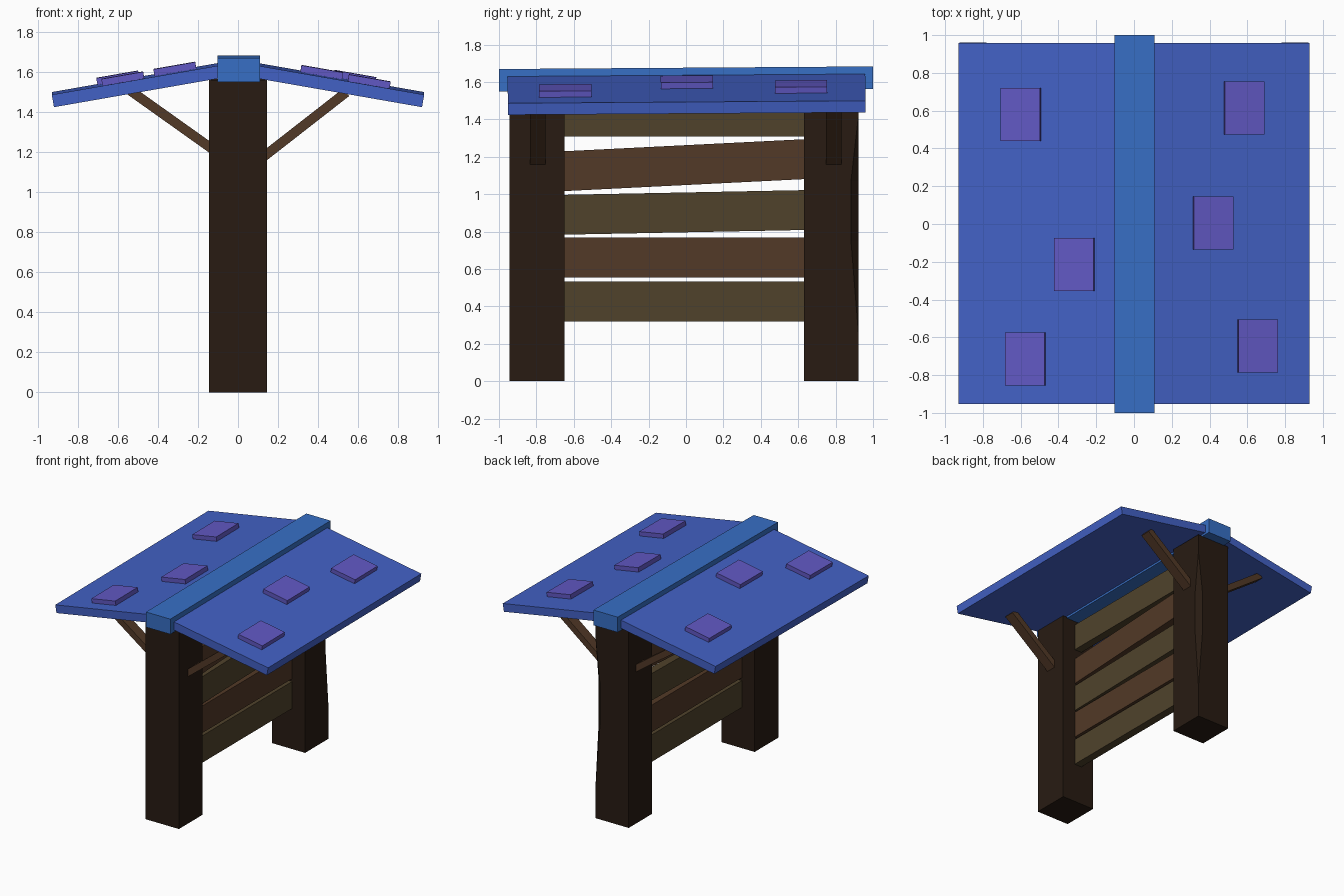
import bpy, bmesh, math
from mathutils import Matrix, Vector

if "Cube" in bpy.data.objects:
    bpy.data.objects.remove(bpy.data.objects["Cube"])


def material(name, rgb):
    m = bpy.data.materials.new(name)
    m.diffuse_color = (*rgb, 1)
    m.use_nodes = True
    m.node_tree.nodes["Principled BSDF"].inputs["Base Color"].default_value = m.diffuse_color
    return m


DARK = material("dark_wood", (0.021, 0.011, 0.006))
BROWN = material("brown_wood", (0.085, 0.041, 0.02))
OLIVE = material("olive_wood", (0.08, 0.055, 0.024))
BLUE = material("roof_blue", (0.055, 0.12, 0.56))
SKY = material("ridge_blue", (0.038, 0.16, 0.56))
PURPLE = material("shingle_purple", (0.12, 0.098, 0.55))

SLOPE = math.radians(9.9)     # roof pitch
SAG = math.radians(0.4)       # the whole roof leans slightly along y


def finish(name, bm, mat):
    bmesh.ops.recalc_face_normals(bm, faces=bm.faces)
    mesh = bpy.data.meshes.new(name)
    bm.to_mesh(mesh)
    bm.free()
    mesh.materials.append(mat)
    ob = bpy.data.objects.new(name, mesh)
    bpy.context.collection.objects.link(ob)
    return ob


def box(name, center, size, mat, rot=Matrix()):
    bm = bmesh.new()
    bmesh.ops.create_cube(bm, size=1, matrix=Matrix.Translation(center) @ rot
                          @ Matrix.Diagonal((*size, 1)))
    return finish(name, bm, mat)


def post(name, y0, y1, chips):
    """Square post; chips = (height, amount shaved off the +x +y corner)."""
    bm = bmesh.new()
    h = 0.145
    rings = [[bm.verts.new(p) for p in (
        (-h, y0, z), (h, y0, z), (h, y1 - c, z), (h - c, y1, z), (-h, y1, z))]
        for z, c in chips]
    for a, b in zip(rings, rings[1:]):
        for i in range(5):
            j = (i + 1) % 5
            bm.faces.new((a[i], a[j], b[j], b[i]))
    bm.faces.new(rings[0])
    bm.faces.new(rings[-1])
    bmesh.ops.remove_doubles(bm, verts=bm.verts, dist=1e-5)
    return finish(name, bm, DARK)


# Posts, the back one with a worn corner
box("front_post", (0, -0.797, 0.78), (0.29, 0.295, 1.56), DARK)
post("back_post", 0.63, 0.922,
     [(0, 0), (0.25, 0), (0.75, 0.04), (1.07, 0.04), (1.42, 0), (1.565, 0)])

# Wall planks: middle height at the front end and at the back end
planks = [(0.427, 0.427), (0.662, 0.662), (0.89, 0.915), (1.123, 1.187), (1.415, 1.415)]
for i, (za, zb) in enumerate(planks):
    tilt = math.atan2(zb - za, 1.28)
    box(f"plank_{i + 1}", (0, -0.01, (za + zb) / 2), (0.065, 1.3, 0.213),
        BROWN if i % 2 else OLIVE, Matrix.Rotation(tilt, 4, 'X'))

# Roof panels and ridge beam
lean = Matrix.Rotation(SAG, 4, 'X')
box("ridge_beam", (0.003, 0, 1.616), (0.212, 2.0, 0.12), SKY, lean)


def roof_point(x, lift):
    """Height of the panel top at x, with an offset."""
    return 1.655 - math.tan(SLOPE) * abs(x) + lift


for side, label in ((-1, "left"), (1, "right")):
    rot = lean @ Matrix.Rotation(side * SLOPE, 4, 'Y')
    box(f"{label}_roof_panel", (side * 0.487, 0.003, roof_point(0.487, -0.032)),
        (0.888, 1.912, 0.063), BLUE, rot)

# Loose shingles on the panels
for i, (x, y) in enumerate([(-0.60, 0.58), (-0.315, -0.215), (-0.575, -0.715),
                            (0.583, 0.615), (0.418, 0.005), (0.655, -0.645)]):
    side = math.copysign(1, x)
    rot = lean @ Matrix.Rotation(side * SLOPE, 4, 'Y')
    box(f"shingle_{i + 1}", (x, y, roof_point(x, 0.015 + y * SAG)),
        (0.212, 0.28, 0.038), PURPLE, rot)

# Diagonal braces between posts and roof
for y, label in ((-0.792, "front"), (0.79, "back")):
    for side, a, b in (("left", (-0.1, 1.195), (-0.54, 1.508)),
                       ("right", (0.1, 1.155), (0.54, 1.498))):
        p, q = Vector((a[0], y, a[1])), Vector((b[0], y, b[1]))
        d = q - p
        rot = Matrix.Rotation(-math.atan2(d.z, d.x), 4, 'Y')
        box(f"{label}_{side}_brace", (p + q) / 2, (d.length, 0.083, 0.048), BROWN, rot)
